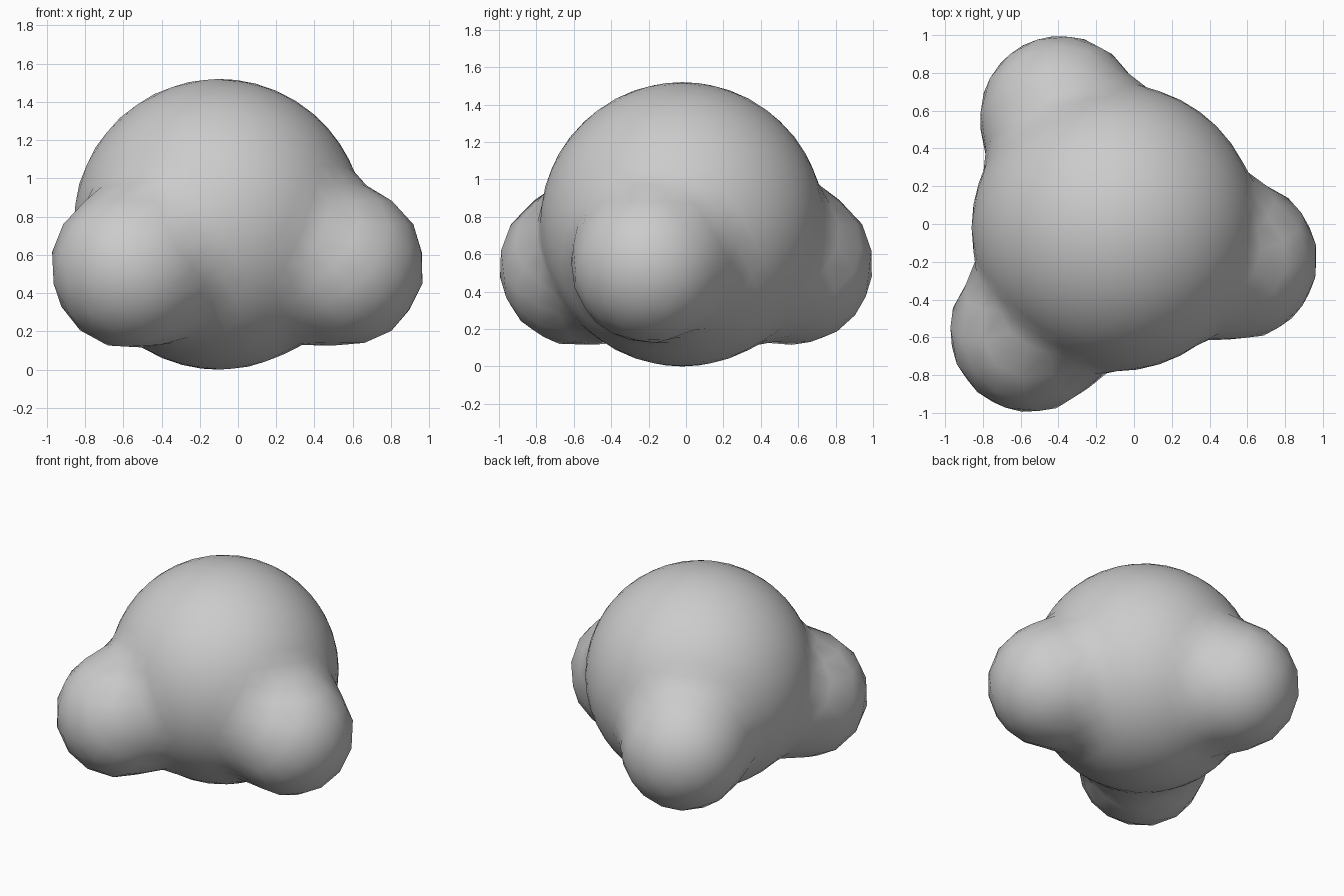
import bpy, bmesh
from mathutils import Vector

if "Cube" in bpy.data.objects:
    bpy.data.objects.remove(bpy.data.objects["Cube"])

# Core ball and three lobes: centre, radius
CORE = (Vector((-0.10, -0.02, 0.765)), 0.76)
LOBES = [
    (Vector((-0.39, 0.57, 0.55)), 0.43),    # back left
    (Vector((-0.55, -0.57, 0.54)), 0.43),   # front left
    (Vector((0.55, -0.19, 0.55)), 0.425),   # right
]
BLEND = 0.11


def distance(p):
    """Signed distance to the balls, softly blended where they meet."""
    d = (p - CORE[0]).length - CORE[1]
    for centre, radius in LOBES:
        e = (p - centre).length - radius
        h = max(BLEND - abs(d - e), 0.0) / BLEND
        d = min(d, e) - h * h * BLEND / 4
    return d


def surface_point(direction):
    """Step inward from outside until the blended surface is reached."""
    t = 2.0
    for _ in range(80):
        d = distance(CORE[0] + direction * t)
        if d < 0.0003:
            break
        t -= d
    return CORE[0] + direction * t


# Ball shrink-fitted onto the blended surface
bm = bmesh.new()
bmesh.ops.create_icosphere(bm, subdivisions=4, radius=1.0)
for v in bm.verts:
    v.co = surface_point(v.co.normalized())

# Stand it on the ground
low = min(v.co.z for v in bm.verts)
for v in bm.verts:
    v.co.z -= low
for f in bm.faces:
    f.smooth = True

mesh = bpy.data.meshes.new("lobed_body")
bm.to_mesh(mesh)
bm.free()
body = bpy.data.objects.new("lobed_body", mesh)
bpy.context.collection.objects.link(body)

grey = bpy.data.materials.new("light grey")
grey.diffuse_color = (0.6, 0.6, 0.6, 1.0)
grey.use_nodes = True
grey.node_tree.nodes["Principled BSDF"].inputs["Base Color"].default_value = grey.diffuse_color
mesh.materials.append(grey)
